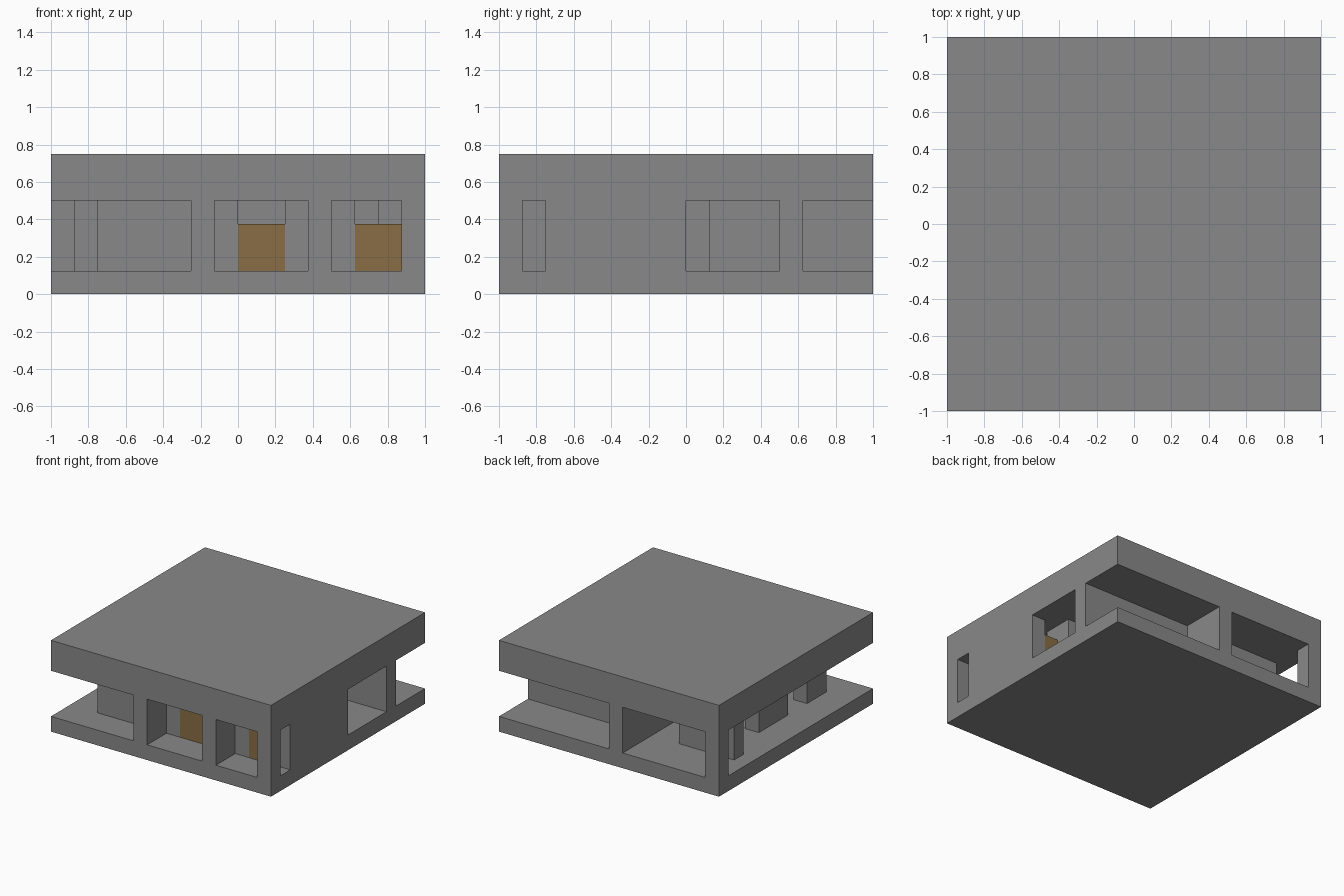
import bpy
import bmesh
from mathutils import Vector

cube = bpy.data.objects.get("Cube")
if cube:
    bpy.data.objects.remove(cube, do_unlink=True)

CELL = 0.125  # one building block
FLOOR, CEILING, ROOF = 1, 4, 6  # heights in blocks


def material(name, color):
    m = bpy.data.materials.new(name)
    m.use_nodes = True
    m.diffuse_color = (*color, 1)
    m.node_tree.nodes["Principled BSDF"].inputs["Base Color"].default_value = (*color, 1)
    return m


stone = material("grey stone", (0.25, 0.25, 0.25))
wood = material("brown wood", (0.25, 0.155, 0.06))


def box(name, x, y, z, mat=stone):
    """Box from (min, max) pairs measured in blocks."""
    bm = bmesh.new()
    bmesh.ops.create_cube(bm, size=1)
    for v in bm.verts:
        v.co = Vector([r[0] if c < 0 else r[1] for c, r in zip(v.co, (x, y, z))]) * CELL
    mesh = bpy.data.meshes.new(name)
    bm.to_mesh(mesh)
    bm.free()
    mesh.materials.append(mat)
    ob = bpy.data.objects.new(name, mesh)
    bpy.context.collection.objects.link(ob)
    return ob


def wall(name, x, y):
    return box(name, x, y, (FLOOR, CEILING))


# Floor and roof slabs
box("floor_slab", (-8, 8), (-8, 8), (0, FLOOR))
box("roof_slab", (-8, 8), (-8, 8), (CEILING, ROOF))

# Porch piers along the front
for name, x in (("left_porch_pier", 3), ("right_porch_pier", -2)):
    wall(name, (x, x + 1), (-8, -6))

# Outer wall on the left, broken by two windows
for i, y in enumerate(((-8, -7), (-6, 0), (4, 5))):
    wall(f"side_wall_{i + 1}", (7, 8), y)

# Entrance wall, broken by two doorways
for i, x in enumerate(((-6, 0), (2, 5))):
    wall(f"entrance_wall_{i + 1}", x, (-6, -5))

# Arcade wall on the right
for i, y in enumerate(((-5, -4), (-2, 1))):
    wall(f"arcade_wall_{i + 1}", (-6, -5), y)

# Rear walls and corner pier
wall("rear_left_wall", (0, 7), (4, 5))
wall("rear_right_wall", (-7, -3), (4, 5))
wall("rear_corner_pier", (-8, -7), (7, 8))

# Inner walls
wall("inner_long_wall", (-1, 0), (1, 8))
wall("inner_cross_wall", (-1, 6), (-1, 1))

# Doors, open above
DOOR = (FLOOR, 3)
box("front_door", (0, 2), (-6, -5.5), DOOR, wood)
box("front_side_door", (5, 7), (-6, -5.5), DOOR, wood)
box("inner_door", (6, 7), (-0.5, 0), DOOR, wood)
